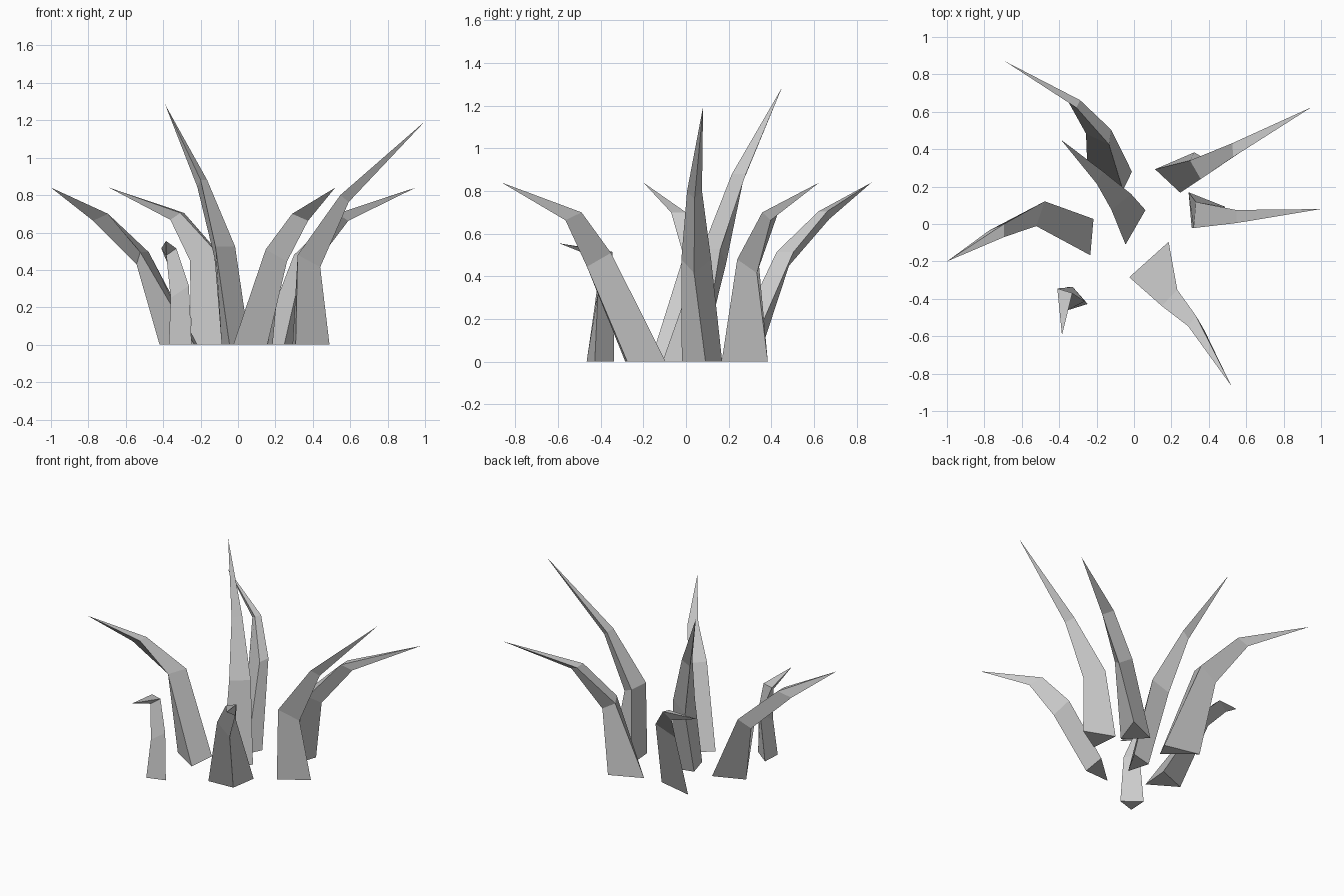
import bpy, bmesh
from math import cos, sin, radians

KEEL_DROP = (0.0, 0.065, 0.037)   # how far the keel edge sags below the ridge, per ring


def blade(name, tip, *rings):
    """Three-sided blade. Each ring: ridge centre x, y, z, ridge width, ridge angle, keel depth."""
    bm = bmesh.new()
    loops = []
    for (x, y, z, w, ang, depth), drop in zip(rings, KEEL_DROP):
        c, s = cos(radians(ang)), sin(radians(ang))
        h = w / 2
        loops.append([bm.verts.new(p) for p in (
            (x - c * h, y - s * h, z),
            (x + c * h, y + s * h, z),
            (x - s * depth, y + c * depth, z - drop))])
    bm.faces.new(loops[0])
    top = bm.verts.new(tip)
    for i in range(3):
        j = (i + 1) % 3
        for lo, hi in zip(loops, loops[1:]):
            bm.faces.new((lo[i], lo[j], hi[j], hi[i]))
        bm.faces.new((loops[-1][i], loops[-1][j], top))
    bmesh.ops.recalc_face_normals(bm, faces=bm.faces)
    mesh = bpy.data.meshes.new(name)
    bm.to_mesh(mesh)
    bm.free()
    obj = bpy.data.objects.new(name, mesh)
    bpy.context.collection.objects.link(obj)
    return obj


# Tall upright blades
blade("tall_blade_centre", (-0.39, 0.45, 1.285),
      (0.008, -0.018, 0, 0.213, 60, 0.11),
      (-0.068, 0.118, 0.525, 0.135, 39, 0.09),
      (-0.182, 0.248, 0.88, 0.074, 62, 0.04))
blade("tall_blade_right", (1.0, 0.08, 1.195),
      (0.30, 0.075, 0, 0.19, -85, 0.19),
      (0.325, 0.048, 0.48, 0.14, -95, 0.115),
      (0.547, 0.04, 0.80, 0.07, -90, 0.045))

# Drooping outer blades
blade("bent_blade_left", (-1.0, -0.2, 0.84),
      (-0.225, -0.07, 0, 0.195, 85, 0.195),
      (-0.50, 0.055, 0.495, 0.14, 71, 0.045),
      (-0.695, -0.035, 0.70, 0.07, 90, 0.08))
blade("bent_blade_back", (-0.69, 0.87, 0.84),
      (-0.035, 0.23, 0, 0.11, 64, 0.24),
      (-0.128, 0.465, 0.515, 0.08, 82, 0.13),
      (-0.298, 0.642, 0.705, 0.045, 65, 0.07))
blade("bent_blade_back_right", (0.95, 0.625, 0.84),
      (0.18, 0.23, 0, 0.184, -43, 0.21),
      (0.328, 0.29, 0.48, 0.115, -60, 0.085),
      (0.528, 0.395, 0.70, 0.075, -88, 0.062))
blade("bent_blade_front", (0.52, -0.865, 0.84),
      (0.08, -0.19, 0, 0.283, 222, 0.115),
      (0.19, -0.395, 0.51, 0.12, 226, 0.10),
      (0.31, -0.518, 0.70, 0.07, 234, 0.08))

# Short hooked sprout
blade("small_sprout", (-0.385, -0.595, 0.555),
      (-0.305, -0.383, 0, 0.145, 142, 0.105),
      (-0.295, -0.375, 0.315, 0.10, 130, 0.085),
      (-0.37, -0.357, 0.515, 0.084, 163, 0.045))
